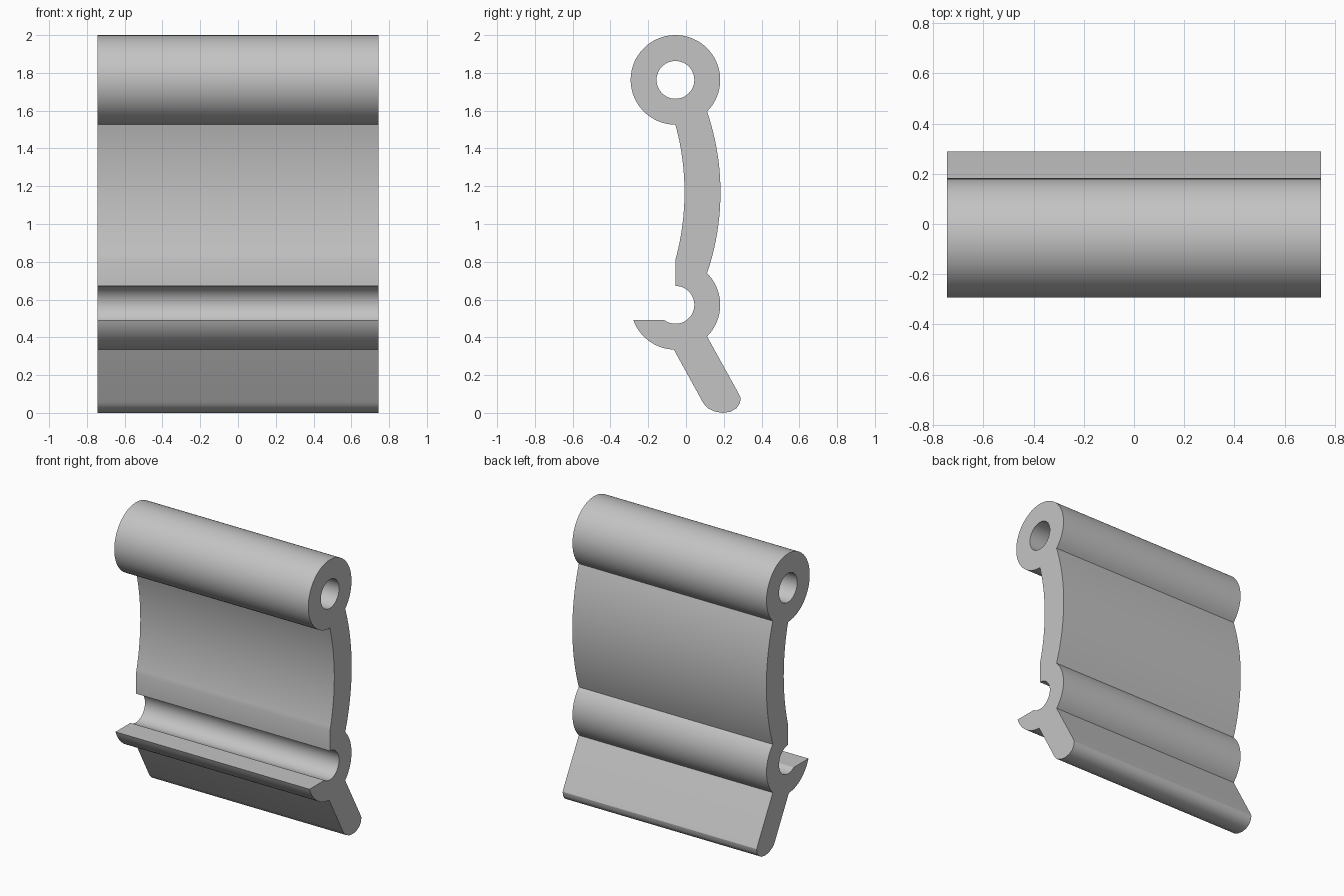
import bpy, bmesh
from math import sin, cos, radians, pi
from mathutils import Vector

if "Cube" in bpy.data.objects:
    bpy.data.objects.remove(bpy.data.objects["Cube"], do_unlink=True)

HALF_WIDTH = 0.745
OUTER, BORE = 0.237, 0.1
RING = Vector((-0.056, 1.763))
SOCKET = Vector((-0.056, 0.572))


def arc(center, radius, start, end, steps=32):
    """Points on a circle between two angles in degrees."""
    out = []
    for i in range(steps + 1):
        a = radians(start + (end - start) * i / steps)
        out.append(center + radius * Vector((cos(a), sin(a))))
    return out


def bow(start, end, sag, steps=24):
    """Shallow circular bow between two points, bulging toward the back."""
    half = (end - start).length / 2
    radius = (half * half + sag * sag) / (2 * sag)
    mid = (start + end) / 2
    out = []
    for i in range(steps + 1):
        p = start.lerp(end, i / steps)
        d = (p - mid).length
        out.append(p + Vector(((radius**2 - d**2) ** 0.5 - radius + sag, 0)))
    return out


# Side profile in (y, z): ring, web front, open socket, leg, web back
ring = arc(RING, OUTER, -45, 270, 72)
socket_inner = arc(SOCKET, BORE, 90, -127, 40)
lip = arc(SOCKET, OUTER, 199.7, 268, 20)
socket_back = arc(SOCKET, OUTER, -45, 45, 24)
toe = [Vector(p) for p in (
    (0.088, 0.058), (0.099, 0.041), (0.117, 0.024), (0.152, 0.007), (0.194, 0.0),
    (0.235, 0.006), (0.268, 0.025), (0.286, 0.053), (0.289, 0.08), (0.274, 0.111))]
web_front = bow(ring[-1], Vector((-0.056, 0.81)), 0.048)
web_back = bow(socket_back[-1], ring[0], 0.071)
outline = ring + web_front + socket_inner + lip + toe + socket_back + web_back
pin_hole = arc(RING, BORE, 0, 360, 48)

# Fill the profile with its pin hole and extrude it across the width
bm = bmesh.new()
for loop in (outline, pin_hole):
    clean = [p for i, p in enumerate(loop) if (p - loop[i - 1]).length > 0.001]
    verts = [bm.verts.new((-HALF_WIDTH, p.x, p.y)) for p in clean]
    for i, v in enumerate(verts):
        bm.edges.new((verts[i - 1], v))
bmesh.ops.triangle_fill(bm, edges=bm.edges[:], use_beauty=True, use_dissolve=False)
result = bmesh.ops.extrude_face_region(bm, geom=bm.faces[:], use_keep_orig=True)
moved = [g for g in result["geom"] if isinstance(g, bmesh.types.BMVert)]
bmesh.ops.translate(bm, verts=moved, vec=(2 * HALF_WIDTH, 0, 0))
bmesh.ops.recalc_face_normals(bm, faces=bm.faces[:])

mesh = bpy.data.meshes.new("hinge_clip")
bm.to_mesh(mesh)
bm.free()
clip = bpy.data.objects.new("hinge_clip", mesh)
bpy.context.collection.objects.link(clip)

# Plain grey
grey = bpy.data.materials.new("light_grey")
grey.use_nodes = True
colour = (0.55, 0.55, 0.55, 1)
grey.diffuse_color = colour
grey.node_tree.nodes["Principled BSDF"].inputs["Base Color"].default_value = colour
mesh.materials.append(grey)

# Smooth curved walls, crisp edges
bpy.ops.object.select_all(action="DESELECT")
clip.select_set(True)
bpy.context.view_layer.objects.active = clip
bpy.ops.object.shade_smooth_by_angle(angle=radians(30))
